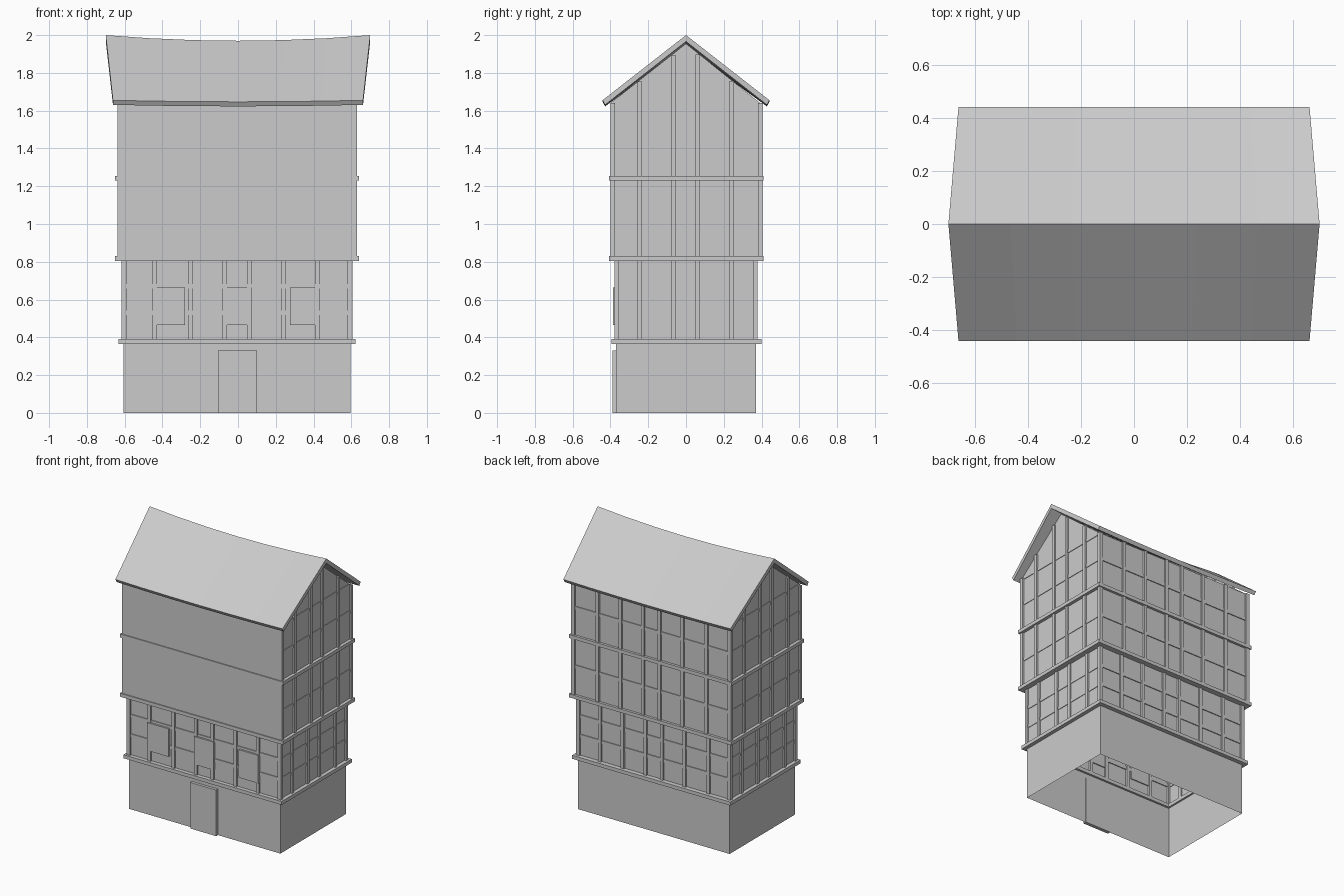
import bpy

if "Cube" in bpy.data.objects:
    bpy.data.objects.remove(bpy.data.objects["Cube"])

CX = -0.005                      # body sits slightly left of the roof centre


def mesh(name, verts, faces):
    me = bpy.data.meshes.new(name)
    me.from_pydata(verts, [], faces)
    me.update()
    ob = bpy.data.objects.new(name, me)
    bpy.context.collection.objects.link(ob)
    return ob


def boxes(name, items):
    # several boxes (x0, x1, y0, y1, z0, z1) joined as one part
    v, f = [], []
    for x0, x1, y0, y1, z0, z1 in items:
        b = len(v)
        v += [(x, y, z) for z in (z0, z1) for x, y in
              ((x0, y0), (x1, y0), (x1, y1), (x0, y1))]
        f += [[b + i for i in q] for q in
              ((3, 2, 1, 0), (4, 5, 6, 7), (0, 1, 5, 4),
               (1, 2, 6, 5), (2, 3, 7, 6), (3, 0, 4, 7))]
    return mesh(name, v, f)


def shell(name, hx, y0, y1, z0, z1, apex=None):
    # open-ended wall shell, with optional gables on the short sides
    ring = [(CX - hx, y0), (CX + hx, y0), (CX + hx, y1), (CX - hx, y1)]
    v = [(x, y, z) for z in (z0, z1) for x, y in ring]
    f = [(0, 1, 5, 4), (1, 2, 6, 5), (2, 3, 7, 6), (3, 0, 4, 7)]
    if apex:
        v += [(CX + hx, 0, apex), (CX - hx, 0, apex)]
        f[1], f[3] = (1, 2, 6, 8, 5), (3, 0, 4, 9, 7)
    return mesh(name, v, f)


def ring_beam(name, hx, y0, y1, z0, z1, w=0.04):
    a, b = CX - hx, CX + hx
    boxes(name, [(a, b, y0, y0 + w, z0, z1), (a, b, y1 - w, y1, z0, z1),
                 (a, a + w, y0 + w, y1 - w, z0, z1),
                 (b - w, b, y0 + w, y1 - w, z0, z1)])


# Walls, each storey an open shell
shell("ground_floor_walls", 0.60, -0.37, 0.37, 0, 0.37)
shell("first_floor_walls", 0.60, -0.367, 0.367, 0.37, 0.82)
shell("upper_walls", 0.622, -0.40, 0.393, 0.82, 1.64, 1.955)

# Sill beams between storeys
ring_beam("sill_beam_1", 0.627, -0.395, 0.40, 0.365, 0.39)
for i, z in enumerate((0.805, 1.23)):
    ring_beam("sill_beam_%d" % (i + 2), 0.645, -0.407, 0.411, z, z + 0.025)

# Timber frame: posts and rails on every storey
XS = (-0.44, -0.25, -0.07, 0.06, 0.24, 0.42)
YS = (-0.246, -0.067, 0.063, 0.243)
T, W = 0.012, 0.012
storeys = [("first", 0.60, -0.367, 0.367, 0.39, 0.805, (0.53, 0.67)),
           ("second", 0.622, -0.388, 0.393, 0.83, 1.23, (1.03,)),
           ("third", 0.622, -0.388, 0.393, 1.255, 1.64, (1.45,))]
for name, hx, y0, y1, z0, z1, rails in storeys:
    posts, bars = [], []
    fronts = (y0, y1) if name == "first" else (y1,)
    for y in fronts:
        posts += [(x - W, x + W, y - T, y + T, z0, z1) for x in XS]
        bars += [(CX - hx, CX + hx, y - 0.006, y + 0.006, z - W, z + W)
                 for z in rails]
    for s in (-1, 1):
        x = CX + s * hx
        for y in YS:
            top = 1.948 - 0.786 * abs(y) if name == "third" else z1
            posts.append((x - T, x + T, y - W, y + W, z0, top))
        bars += [(x - 0.004, x + 0.004, y0, y1, z - W, z + W) for z in rails]
        if name == "third":
            bars.append((x - 0.004, x + 0.004, -0.37, 0.37, 1.63, 1.654))
        # corner posts
        for y in (y0, y1):
            posts.append((min(x + s * T, x - s * 0.016), max(x + s * T, x - s * 0.016),
                          y - T, y + T, z0, z1))
    boxes(name + "_floor_posts", posts)
    boxes(name + "_floor_rails", bars)

# Door and front windows
boxes("door", [(-0.105, 0.10, -0.39, -0.365, 0, 0.33)])
boxes("windows", [(a, b, -0.386, -0.36, 0.465, 0.665) for a, b in
                  ((-0.45, -0.28), (-0.08, 0.075), (0.275, 0.43))])

# Sagging saddle roof lofted from gable cross-sections
N = 6
v, f = [], []
for i in range(N + 1):
    t = -1 + 2 * i / N
    sag = 1 - t * t
    r, e = 0.70 * t, 0.662 * t
    zr, ze = 2.0 - 0.030 * sag, 1.655 - 0.008 * sag
    v += [(e, -0.442, ze), (r, 0, zr), (e, 0.442, ze),
          (e, 0.428, ze - 0.024), (r, 0, zr - 0.034), (e, -0.428, ze - 0.024)]
for i in range(N):
    a, b = 6 * i, 6 * i + 6
    f += [(a + k, b + k, b + (k + 1) % 6, a + (k + 1) % 6) for k in range(6)]
m = 6 * N
f += [(0, 1, 4, 5), (1, 2, 3, 4), (m + 5, m + 4, m + 1, m), (m + 4, m + 3, m + 2, m + 1)]
mesh("roof", v, f)
